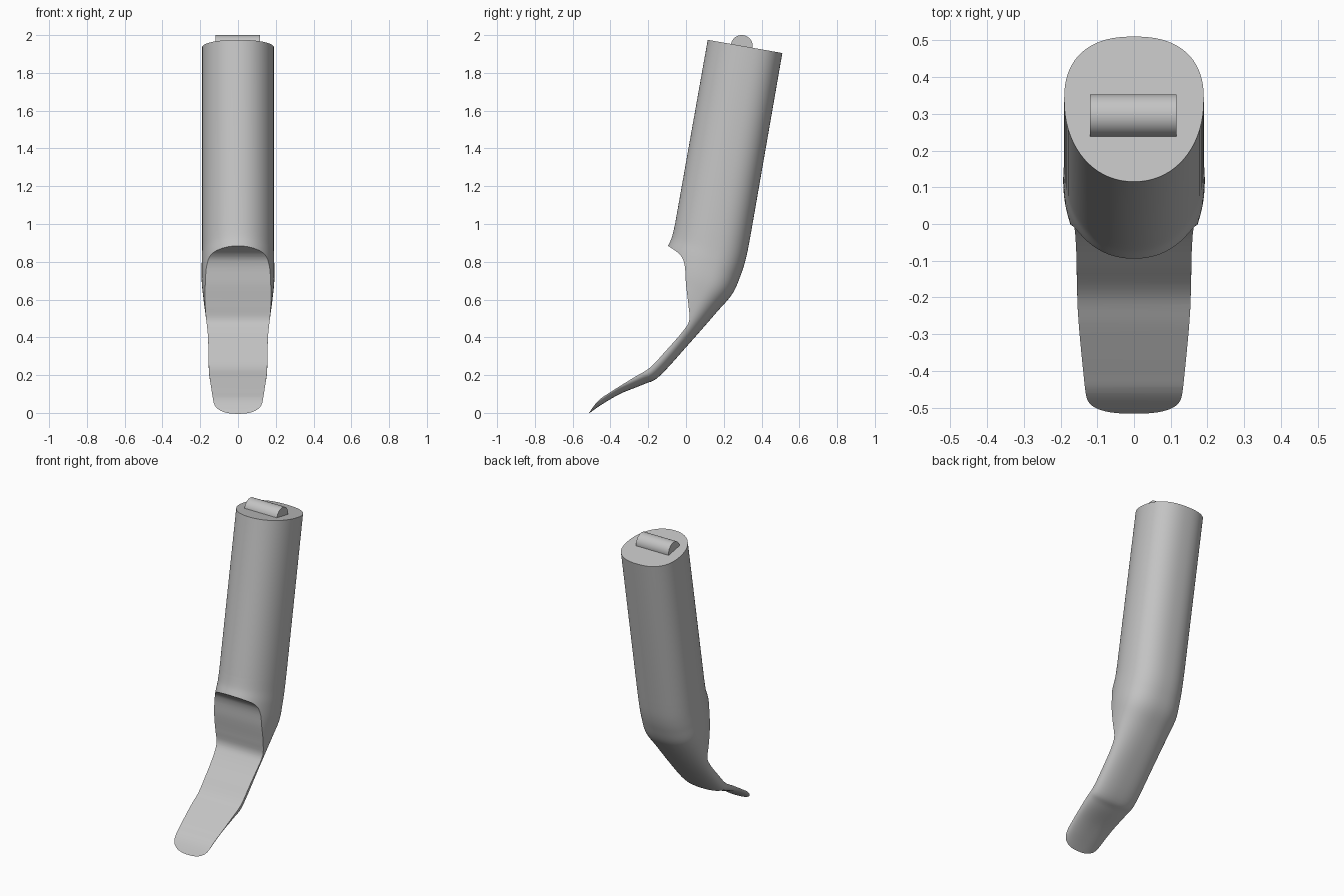
import bpy, bmesh, math
from mathutils import Vector

cube = bpy.data.objects.get("Cube")
if cube:
    bpy.data.objects.remove(cube, do_unlink=True)

grey = bpy.data.materials.new("light grey")
grey.use_nodes = True
colour = (0.55, 0.55, 0.55, 1)
grey.diffuse_color = colour
grey.node_tree.nodes["Principled BSDF"].inputs["Base Color"].default_value = colour


def make_object(name, bm):
    bmesh.ops.recalc_face_normals(bm, faces=bm.faces)
    mesh = bpy.data.meshes.new(name)
    bm.to_mesh(mesh)
    bm.free()
    mesh.materials.append(grey)
    obj = bpy.data.objects.new(name, mesh)
    bpy.context.collection.objects.link(obj)
    return obj


def smooth(obj):
    bpy.ops.object.select_all(action="DESELECT")
    obj.select_set(True)
    bpy.context.view_layer.objects.active = obj
    bpy.ops.object.shade_smooth_by_angle(angle=math.radians(35))


def spline(keys, steps):
    """Catmull-Rom curve through tuples of any length."""
    pts = [keys[0]] + keys + [keys[-1]]
    out = []
    for a, b, c, d in zip(pts, pts[1:], pts[2:], pts[3:]):
        for i in range(steps):
            t = i / steps
            out.append(tuple(
                q + 0.5 * t * (r - p + t * (2 * p - 5 * q + 4 * r - s + t * (3 * (q - r) + s - p)))
                for p, q, r, s in zip(a, b, c, d)))
    return out + [keys[-1]]


def loft(rings):
    bm = bmesh.new()
    loops = [[bm.verts.new(p) for p in ring] for ring in rings]
    n = len(loops[0])
    for a, b in zip(loops, loops[1:]):
        for i in range(n):
            j = (i + 1) % n
            bm.faces.new((a[i], a[j], b[j], b[i]))
    bm.faces.new(loops[0])
    bm.faces.new(loops[-1])
    return bm


def section(by, bz, fy, fz, half_width, back_depth, sides=72):
    """Rounded oval between a back point and a front point."""
    back, front = Vector((0, by, bz)), Vector((0, fy, fz))
    length = (front - back).length
    axis = (front - back) / length
    ring = []
    for i in range(sides):
        a = 2 * math.pi * i / sides
        c, s = math.cos(a), math.sin(a)
        power = 2.1 if s > 0 else 2.4
        depth = length - back_depth if s > 0 else back_depth
        x = half_width * math.copysign(abs(c) ** (2 / power), c)
        d = back_depth + depth * math.copysign(abs(s) ** (2 / power), s)
        ring.append(back + axis * d + Vector((x, 0, 0)))
    return ring


# Bent body: back y, z, front y, z, half width, depth of the rounded back
top = (0.51, 1.905, 0.115, 1.975, 0.19, 0.175)
bend = [
    (0.34, 0.93, -0.058, 1.0, 0.19, 0.175),
    (0.318, 0.82, -0.075, 0.93, 0.19, 0.175),
    (0.29, 0.73, -0.1, 0.87, 0.192, 0.17),
    (0.245, 0.63, -0.12, 0.8, 0.192, 0.15),
    (0.16, 0.53, -0.13, 0.74, 0.182, 0.12),
    (0.02, 0.37, -0.17, 0.55, 0.16, 0.07),
    (-0.14, 0.195, -0.27, 0.36, 0.155, 0.06),
    (-0.22, 0.153, -0.32, 0.31, 0.152, 0.055),
    (-0.35, 0.1, -0.43, 0.24, 0.142, 0.04),
    (-0.46, 0.035, -0.55, 0.15, 0.13, 0.03),
    (-0.55, -0.03, -0.66, 0.08, 0.12, 0.03),
]
body = make_object("handle_and_blade",
                   loft([section(*k) for k in [top] + spline(bend, 6)]))

# Cutter that scoops away the front to leave the flat blade
cut = spline([(-0.2, 0.955), (-0.093, 0.883), (-0.03, 0.835), (-0.007, 0.78),
              (0.0, 0.68), (0.013, 0.57), (0.017, 0.49), (-0.018, 0.43),
              (-0.11, 0.325), (-0.19, 0.24), (-0.28, 0.185), (-0.4, 0.11),
              (-0.46, 0.068), (-0.512, 0.002), (-0.57, -0.1)], 6)
cut += [(-1, -0.1), (-1, 0.955)]
cutter = make_object("scoop_cutter", loft([[(x, y, z) for y, z in cut] for x in (-0.5, 0.5)]))
cutter.hide_render = True

scoop = body.modifiers.new("scoop", "BOOLEAN")
scoop.operation = "DIFFERENCE"
scoop.solver = "EXACT"
scoop.object = cutter
bpy.context.view_layer.objects.active = body
bpy.ops.object.modifier_apply(modifier=scoop.name)
bpy.data.objects.remove(cutter, do_unlink=True)
smooth(body)

# Round peg lying across the slanted top
radius = 0.058
circle = [(math.cos(2 * math.pi * i / 48) * radius, math.sin(2 * math.pi * i / 48) * radius)
          for i in range(48)]
peg = make_object("top_peg", loft([[(x, 0.295 + y, 1.942 + z) for y, z in circle]
                                   for x in (-0.12, 0.116)]))
smooth(peg)
